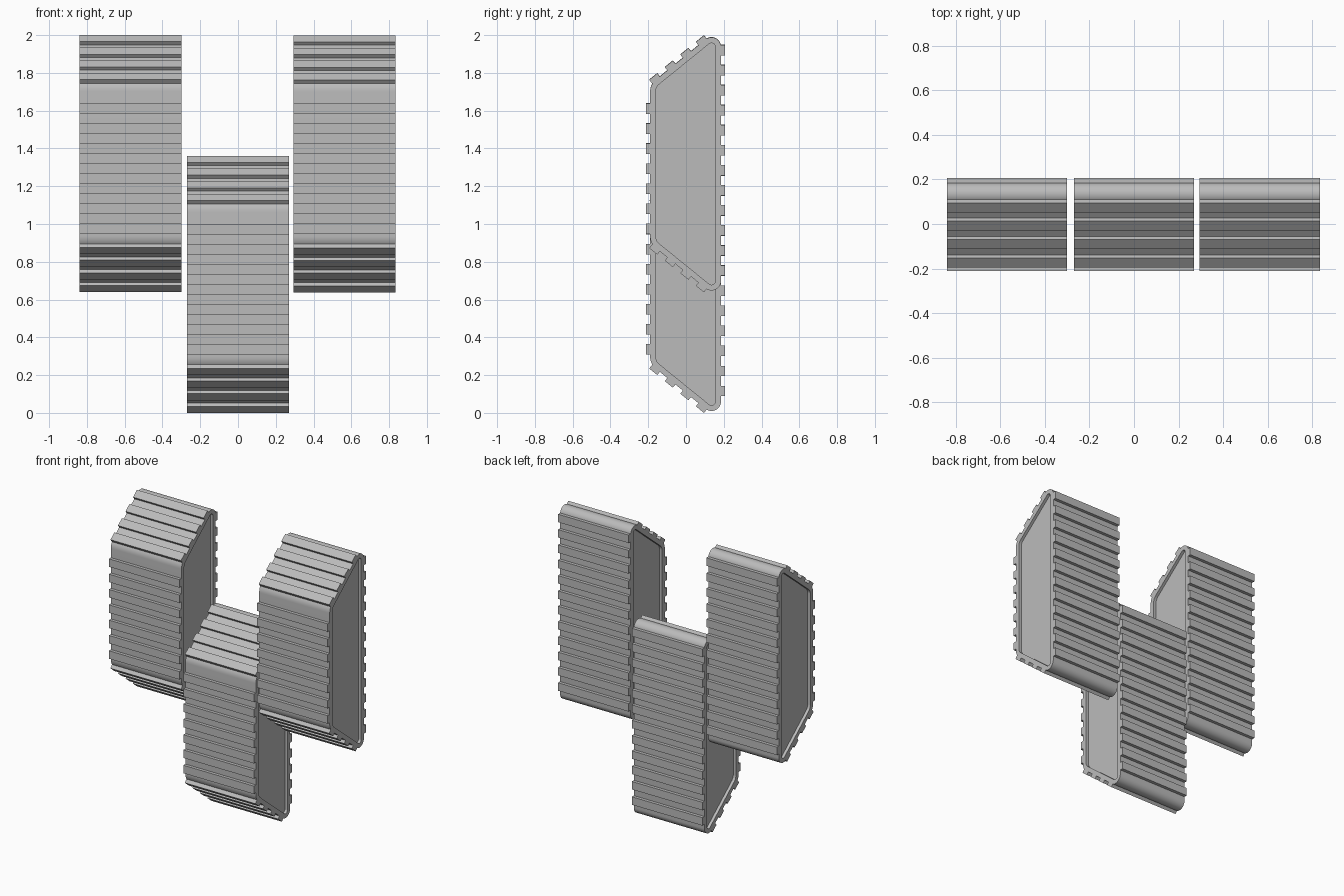
import bpy, bmesh
from math import sin, cos, radians
from mathutils import Matrix, Vector

cube = bpy.data.objects.get("Cube")
if cube:
    bpy.data.objects.remove(cube, do_unlink=True)

grey = bpy.data.materials.new("track grey")
grey.use_nodes = True
colour = (0.5, 0.5, 0.5, 1)
grey.diffuse_color = colour
grey.node_tree.nodes["Principled BSDF"].inputs["Base Color"].default_value = colour

HALF = 0.27       # half the track width
MID = 0.68        # half the track height
RIM = 0.03        # thickness of the belt rim
RECESS = 0.02     # depth of the side panel
SLOPE = 129       # direction the upper slope faces, degrees from +y
PITCH, TREAD, LIFT = 0.106, 0.055, 0.022


def outline(shrink):
    """Rounded trapezoid in (y, z), mirrored about its middle."""
    upper = []
    for cy, cz, r, a0, a1, n in ((0.135, 0.62, 0.05, 0, SLOPE, 12),
                                 (-0.11, 0.383, 0.08, SLOPE, 180, 8)):
        for i in range(n + 1):
            a = radians(a0 + (a1 - a0) * i / n)
            upper.append((cy + (r - shrink) * cos(a), cz + (r - shrink) * sin(a)))
    return upper + [(y, -z) for y, z in reversed(upper)]


def add_body(bm):
    """Belt, rim and recessed panel on both sides."""
    outer, inner = outline(0), outline(RIM)
    layers = ((inner, HALF - RECESS), (inner, HALF), (outer, HALF),
              (outer, -HALF), (inner, -HALF), (inner, RECESS - HALF))
    loops = [[bm.verts.new((x, y, z)) for y, z in pts] for pts, x in layers]
    for a, b in zip(loops, loops[1:]):
        for i in range(len(a)):
            j = (i + 1) % len(a)
            bm.faces.new((a[i], a[j], b[j], b[i]))
    bm.faces.new(loops[0])
    bm.faces.new(loops[-1])


def add_tread(bm, y, z, angle):
    """Cleat centred on a belt point, standing out along the angle."""
    sink = 0.01
    a = radians(angle)
    shift = (LIFT - sink) / 2
    place = Matrix.Translation((0, y + shift * cos(a), z + shift * sin(a)))
    size = Matrix.Diagonal((2 * HALF, LIFT + sink, TREAD, 1))
    bmesh.ops.create_cube(bm, size=1, matrix=place @ Matrix.Rotation(a, 4, 'X') @ size)


def make_track(name, x, z):
    bm = bmesh.new()
    add_body(bm)
    for i in range(7):                      # front cleats
        add_tread(bm, -0.19, 0.292 - i * PITCH, 180)
    for i in range(12):                     # back cleats
        add_tread(bm, 0.185, 0.602 - i * PITCH, 0)
    along = Vector((sin(radians(SLOPE)), -cos(radians(SLOPE))))
    for i in range(4):                      # cleats on both slopes
        p = Vector((-0.181, 0.428)) + along * (TREAD / 2 + i * PITCH)
        add_tread(bm, p.x, p.y, SLOPE)
        add_tread(bm, p.x, -p.y, -SLOPE)
    bmesh.ops.recalc_face_normals(bm, faces=bm.faces)
    mesh = bpy.data.meshes.new(name)
    bm.to_mesh(mesh)
    bm.free()
    mesh.materials.append(grey)
    track = bpy.data.objects.new(name, mesh)
    track.location = (x, 0, z + MID)
    bpy.context.collection.objects.link(track)
    bpy.ops.object.select_all(action='DESELECT')
    track.select_set(True)
    bpy.context.view_layer.objects.active = track
    bpy.ops.object.shade_smooth_by_angle(angle=radians(30))


make_track("right_track", -0.57, 0.64)
make_track("center_track", 0, 0)
make_track("left_track", 0.565, 0.638)
